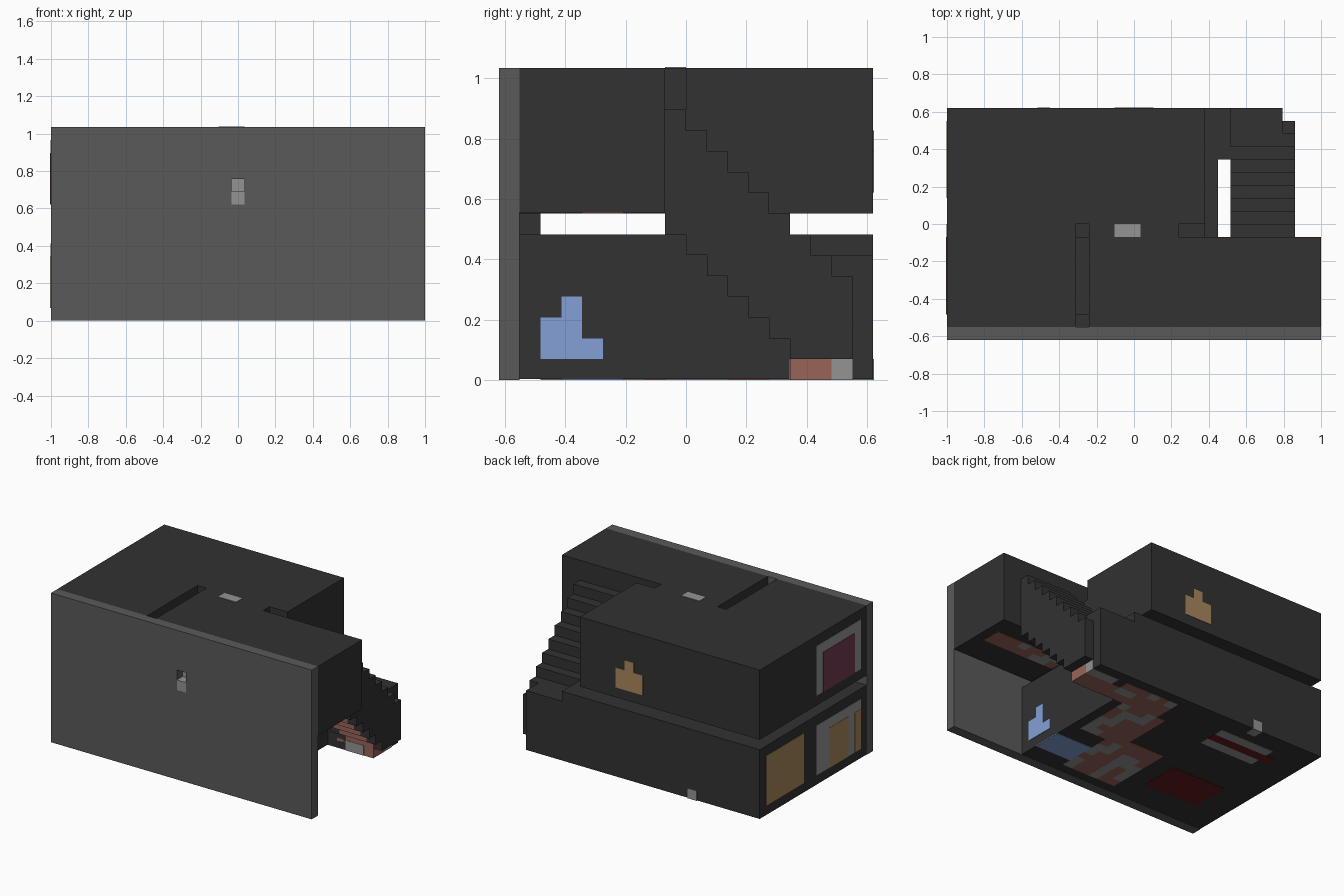
import bpy
import bmesh
import random
from mathutils import Vector

random.seed(4)
if "Cube" in bpy.data.objects:
    bpy.data.objects.remove(bpy.data.objects["Cube"])

UNIT = 2 / 29                      # one building block
ORIGIN = Vector((-1, -9 * UNIT, 0))
E, F = 0.04, 0.07                  # plate thicknesses in blocks
WALL_H, UP, TOP, DEEP = 7, 8, 15, 18


def material(name, rgb):
    mat = bpy.data.materials.new(name)
    col = [((c / 255 + 0.055) / 1.055) ** 2.4 for c in rgb] + [1]
    mat.use_nodes = True
    mat.diffuse_color = col
    mat.node_tree.nodes["Principled BSDF"].inputs["Base Color"].default_value = col
    return mat


DARK = material("charcoal", (50, 50, 50))
PLATE = material("mid grey", (90, 90, 90))
GREY = material("light grey", (148, 148, 148))
BLUE = material("soft blue", (130, 160, 213))
CLAY = material("clay brown", (153, 100, 89))
TAN = material("tan", (168, 136, 92))
PLUM = material("plum", (115, 58, 82))
RED = material("deep red", (96, 26, 30))


def boxes(name, mat, *spans):
    """One object from boxes given as (x0, x1, y0, y1, z0, z1) in blocks."""
    bm = bmesh.new()
    for x0, x1, y0, y1, z0, z1 in spans:
        lo, hi = Vector((x0, y0, z0)), Vector((x1, y1, z1))
        for v in bmesh.ops.create_cube(bm, size=1)["verts"]:
            v.co = ORIGIN + UNIT * ((lo + hi) / 2 + v.co * (hi - lo))
    mesh = bpy.data.meshes.new(name)
    bm.to_mesh(mesh)
    bm.free()
    mesh.materials.append(mat)
    obj = bpy.data.objects.new(name, mesh)
    bpy.context.collection.objects.link(obj)
    return obj


def carve(obj, *spans):
    """Cut boxes out of an object."""
    for span in spans:
        cutter = boxes("cutter", DARK, span)
        cutter.hide_render = True
        mod = obj.modifiers.new("cut", 'BOOLEAN')
        mod.operation, mod.solver, mod.object = 'DIFFERENCE', 'EXACT', cutter
        bpy.context.view_layer.objects.active = obj
        bpy.ops.object.modifier_apply(modifier=mod.name)
        bpy.data.objects.remove(cutter)


def mosaic(name, z, *areas):
    """Floor tiles in clay with scattered grey patches."""
    cells = {(i, j) for x0, x1, y0, y1 in areas
             for i in range(x0, x1) for j in range(y0, y1)}
    grey = set()
    for i, j in sorted(cells):
        if random.random() < 0.2:
            grey |= {(i, j), random.choice([(i + 1, j), (i, j + 1)])}
    for label, mat, part in (("clay", CLAY, cells - grey), ("grey", GREY, grey & cells)):
        boxes(f"{name}_{label}", mat, *[(i, i + 1, j, j + 1, z, z + F) for i, j in sorted(part)])


# Front panel with its peephole
panel = boxes("front_panel", PLATE, (0, 29, 0, 1, 0, TOP))
carve(panel, (14, 15, -1, 2, 9, 11))
boxes("peephole", GREY, (14, 15, 0, 1, 9, 10), (14, 15, 1 - F, 1, 10, 11))

# Lower storey, with the stair landing behind it
boxes("lower_storey", DARK, (0, 21, 1, DEEP, E, WALL_H))
boxes("landing", DARK, (21, 22, 14, DEEP, E, WALL_H), (22, 26, 15, DEEP, E, 6),
      (22, 23, 14, 15, E, WALL_H))
boxes("storey_spacer", DARK, (10, 11, 1, 2, WALL_H, UP))

# Upper storey with roof slots, and the wing overhanging the stairs
upper = boxes("upper_storey", DARK, (0, 20, 1, DEEP, UP, TOP))
carve(upper, (18, 21, 8, 9, 13, 16), (10, 11, 0.5, 9, 14, 16),
      (10, 11, 8, 9, 13, 16), (10, 11, 0.5, 2, 13, 16))
boxes("overhang", DARK, (20, 29, 1, 8, UP + E, TOP))
boxes("roof_lamp", GREY, (13, 15, 8, 9, TOP - E, TOP + E))

# Covered staircase: stepped hood, side walls and clay treads
hood, treads = [], []
for j in range(8, 15):
    low = 15 - j
    hood += [(22, 27, j, j + 1, low + 1, low + 6),
             (22, 23, j, j + 1, low, low + 1), (26, 27, j, j + 1, low, low + 1)]
    treads.append((23, 26, j, j + 1, low, low + 1))
hood += [(26, 27, 15, 16, 1, 6), (26, 27, 16, 17, 1, 5)]
boxes("stair_hood", DARK, *hood)
boxes("stair_treads", CLAY, *treads)
boxes("landing_floor", CLAY, (22, 26 + E, 14, 16, 0, 1))
boxes("landing_floor_end", GREY, (23, 26 + E, 16, 17, 0, 1))
boxes("landing_floor_patch", GREY, (23, 25, 14 - E, 14, 0, 1))

# Windows on the end wall
boxes("lower_end_window", TAN, (-E, 0, 11, 17, 1, 6))
for name, z in (("lower", 1), ("upper", UP + 1)):
    boxes(f"{name}_window_frame", GREY, (-E, 0, 2, 9, z, z + 5))
boxes("lower_window_panes", TAN, (-F, 0, 4, 7, 1, 5), (-F, 0, 2, 3, 1, 5))
boxes("upper_window_pane", PLUM, (-F, 0, 3, 8, 9, 13))

# Stepped window shapes and small vent
boxes("side_window", BLUE, *[(21, 21 + E, 2 + n, 3 + n, 1, top)
                             for n, top in enumerate((3, 4, 2))])
boxes("back_window", TAN, *[(13 + n, 14 + n, DEEP, DEEP + E, 9, top)
                            for n, top in enumerate((11, 12, 11))])
boxes("back_vent", GREY, (7, 8, DEEP - 1, DEEP + E, 0, 1))

# Coloured floors seen on the undersides
mosaic("lower_floor", 0, (11, 17, 2, 9), (15, 20, 8, 14), (16, 22, 14, 17), (22, 26, 15, 16))
mosaic("overhang_floor", UP, (20, 28, 4, 6))
boxes("blue_rug", BLUE, (17, 21, 3, 6, 0, F))
boxes("red_rug", RED, (3, 9, 4, 8, 0, F))
boxes("red_table", RED, (3, 10, 14, 15, 0, F))
boxes("table_benches", GREY, (4, 10, 13, 14, 0, F), (4, 10, 15, 16, 0, F))
